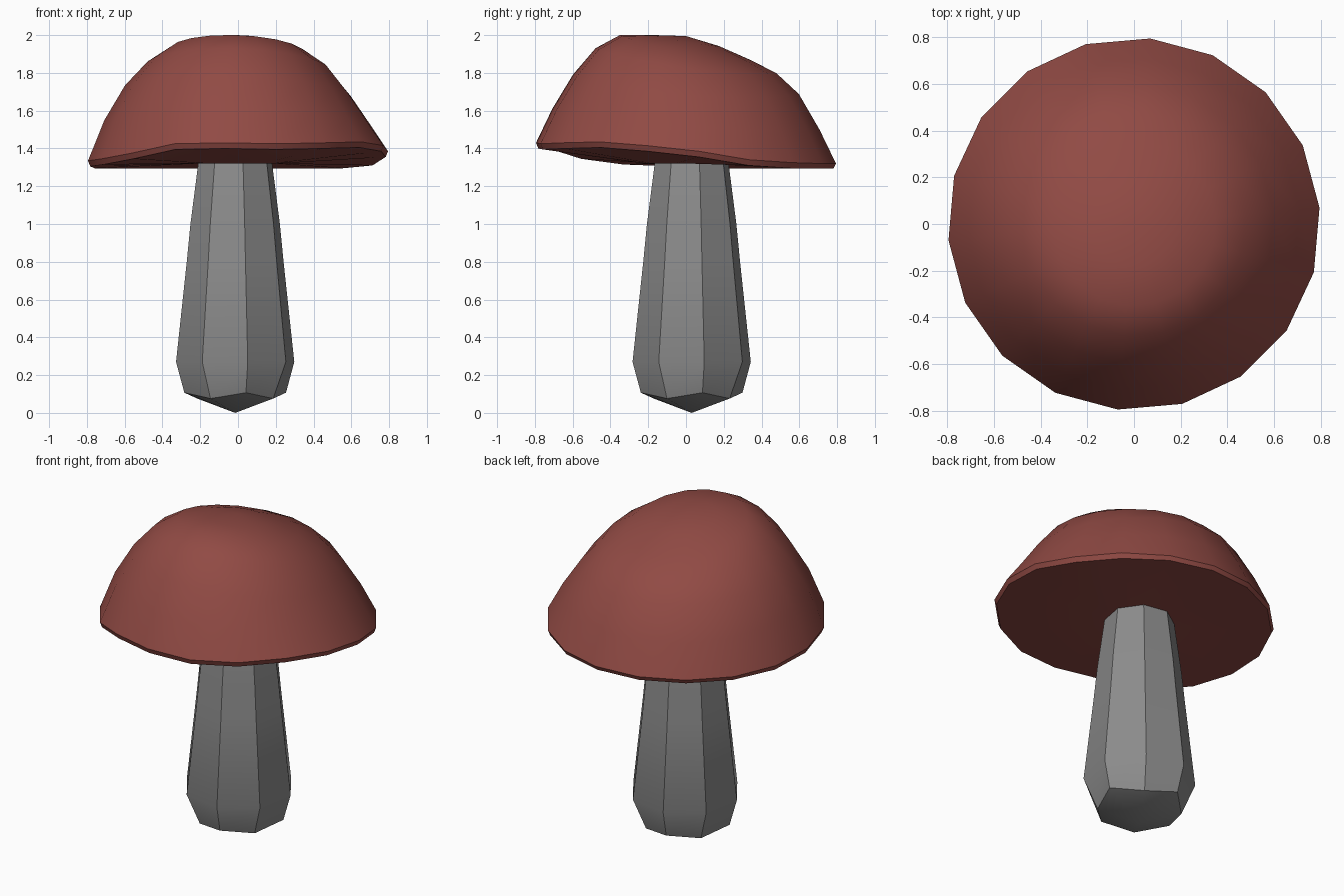
import bpy, bmesh, math

if "Cube" in bpy.data.objects:
    bpy.data.objects.remove(bpy.data.objects["Cube"])


def material(name, rgb):
    m = bpy.data.materials.new(name)
    m.diffuse_color = (*rgb, 1.0)
    m.use_nodes = True
    m.node_tree.nodes["Principled BSDF"].inputs["Base Color"].default_value = m.diffuse_color
    return m


def loft(name, rings, start, end, mat, angle):
    """Skin a stack of equal rings (bottom to top), closing both ends with a point."""
    bm = bmesh.new()
    loops = [[bm.verts.new(p) for p in ring] for ring in rings]
    n = len(loops[0])
    for a, b in zip(loops, loops[1:]):
        for i in range(n):
            j = (i + 1) % n
            bm.faces.new((a[i], a[j], b[j], b[i]))
    v0, v1 = bm.verts.new(start), bm.verts.new(end)
    for i in range(n):
        j = (i + 1) % n
        bm.faces.new((v0, loops[0][j], loops[0][i]))
        bm.faces.new((v1, loops[-1][i], loops[-1][j]))
    bmesh.ops.recalc_face_normals(bm, faces=bm.faces)
    me = bpy.data.meshes.new(name)
    bm.to_mesh(me)
    bm.free()
    me.materials.append(mat)
    ob = bpy.data.objects.new(name, me)
    bpy.context.collection.objects.link(ob)
    bpy.ops.object.select_all(action='DESELECT')
    ob.select_set(True)
    bpy.context.view_layer.objects.active = ob
    bpy.ops.object.shade_smooth_by_angle(angle=math.radians(angle))
    return ob


red = material("cap red", (0.283, 0.069, 0.058))
grey = material("stem grey", (0.26, 0.26, 0.26))

# Cap: 18-sided lopsided dome with a wavy rim
N = 18
angles = [math.radians(5 + 20 * k) for k in range(N)]
rim = [1.385, 1.34, 1.325, 1.32, 1.32, 1.32, 1.32, 1.32, 1.325,
       1.335, 1.345, 1.375, 1.425, 1.43, 1.425, 1.43, 1.435, 1.415]


def ring(r, heights):
    return [(r * math.cos(a), r * math.sin(a), z) for a, z in zip(angles, heights)]


def dome_heights(f, b, l, r):
    """Blend the front, back, left and right heights around the ring."""
    return [(f + b + l + r) / 4 + (r - l) / 2 * math.cos(a) + (b - f) / 2 * math.sin(a)
            + (r + l - f - b) / 4 * math.cos(2 * a) for a in angles]


cap_rings = [ring(0.22, [1.32] * N),
             ring(0.785, [max(z - 0.03, 1.295) for z in rim]),
             ring(0.797, rim)]
for r, f, b, l, rt in [(0.71, 1.61, 1.50, 1.545, 1.52),
                       (0.60, 1.79, 1.69, 1.73, 1.68),
                       (0.48, 1.93, 1.80, 1.855, 1.825),
                       (0.35, 2.00, 1.865, 1.935, 1.91),
                       (0.18, 2.00, 1.94, 1.975, 1.965)]:
    cap_rings.append(ring(r, dome_heights(f, b, l, rt)))
loft("cap", cap_rings, (0, 0, 1.32), (0, 0, 1.995), red, 35)

# Stem: tapered octagon, slightly off centre, with a faceted foot
cx, cy = -0.015, 0.03
oct_angles = [math.radians(12 + 45 * k) for k in range(8)]


def stem_ring(radii, heights):
    return [(cx + radii[k % 2] * math.cos(a), cy + radii[k % 2] * math.sin(a), heights[k % 2])
            for k, a in enumerate(oct_angles)]


stem_rings = [stem_ring((0.275, 0.24), (0.107, 0.076))]
for r, z in [(0.32, 0.27), (0.262, 0.8), (0.242, 1.0), (0.20, 1.32), (0.19, 1.36)]:
    stem_rings.append(stem_ring((r, r), (z, z)))
loft("stem", stem_rings, (cx, cy, 0.0), (cx, cy, 1.36), grey, 30)
